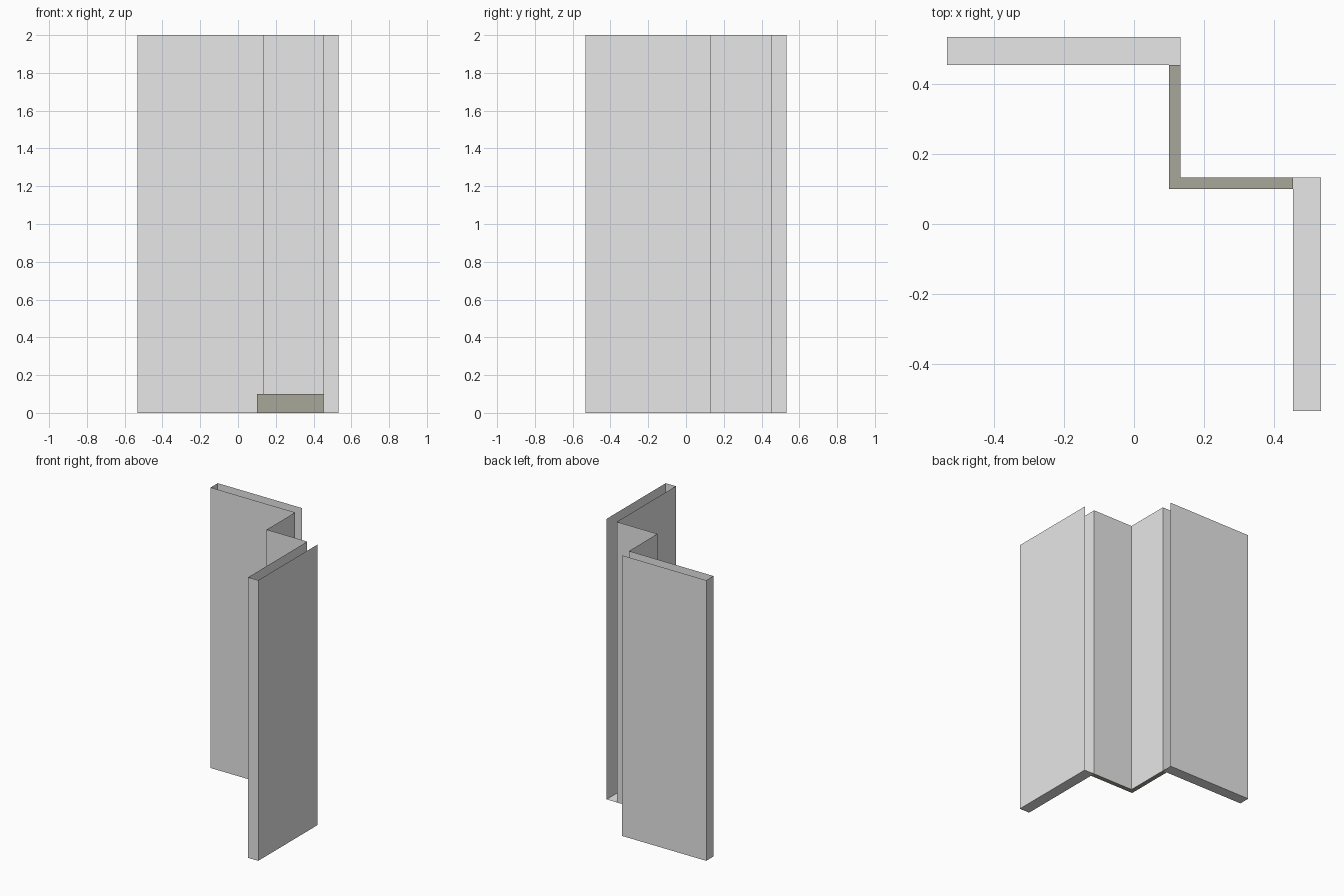
import bpy

if "Cube" in bpy.data.objects:
    bpy.data.objects.remove(bpy.data.objects["Cube"], do_unlink=True)

OUT, IN, MID, SKIRT = 0.533, 0.453, 0.133, 0.10   # plan offsets
HEIGHT, SKIRT_H = 2.0, 0.10


def material(name, rgb):
    m = bpy.data.materials.new(name)
    m.use_nodes = True
    m.diffuse_color = (*rgb, 1)
    m.node_tree.nodes["Principled BSDF"].inputs["Base Color"].default_value = (*rgb, 1)
    return m


def add_mesh(name, verts, faces, mat):
    me = bpy.data.meshes.new(name)
    me.from_pydata(verts, [], faces)
    me.materials.append(mat)
    ob = bpy.data.objects.new(name, me)
    bpy.context.collection.objects.link(ob)
    return ob


def sheet(name, path, h, mat, floor=False, lid=None):
    """Upright sheet along an open plan path, with optional floor and lid."""
    n = len(path)
    verts = [(x, y, z) for z in (0, h) for x, y in path]
    faces = [(i, i + 1, n + i + 1, n + i) for i in range(n - 1)]
    if floor:
        faces.append(tuple(reversed(range(n))))
    if lid:
        faces.append(tuple(range(n, 2 * n)))
    return add_mesh(name, verts, faces, mat)


plaster = material("wall plaster", (0.8, 0.8, 0.8))
trim = material("skirting olive grey", (0.386, 0.386, 0.32))

# Hollow thick walls, open at the top and at the end by the corner
sheet("back_wall", [(MID, OUT), (-OUT, OUT), (-OUT, IN), (MID, IN)],
      HEIGHT, plaster, floor=True)
sheet("side_wall", [(IN, MID), (IN, -OUT), (OUT, -OUT), (OUT, MID)],
      HEIGHT, plaster, floor=True)

# Thin stepped corner joining the two walls
sheet("corner_wall", [(MID, IN), (MID, MID), (IN, MID)], HEIGHT, plaster)

# Skirting board wrapped round the corner: two mitred lengths
edge = [(SKIRT, IN), (SKIRT, SKIRT), (IN, SKIRT)]
back = [(MID, IN), (MID, MID), (IN, MID)]
verts = [(x, y, z) for z in (0, SKIRT_H) for x, y in edge + back]
faces = []
for i in (0, 1):
    faces += [(i, i + 1, i + 7, i + 6),            # face of the board
              (i + 6, i + 7, i + 10, i + 9),       # top edge
              (i, i + 3, i + 4, i + 1)]            # underside
add_mesh("skirting_board", verts, faces, trim)
